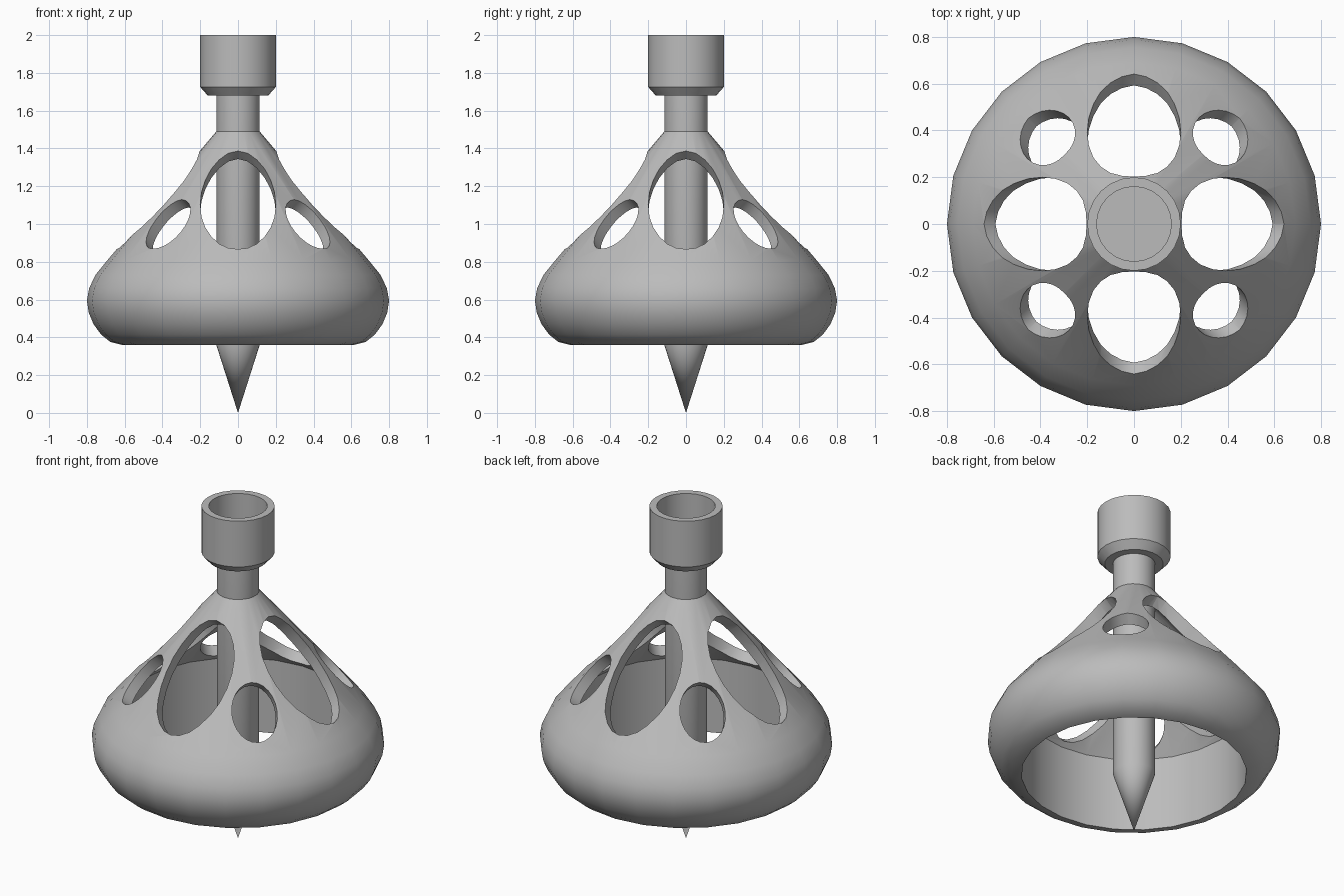
import bpy, bmesh
from math import radians, atan2, tau
from mathutils import Matrix, Vector

cube = bpy.data.objects.get("Cube")
if cube:
    bpy.data.objects.remove(cube)

grey = bpy.data.materials.new("plain_grey")
grey.use_nodes = True
colour = (0.5, 0.5, 0.5, 1)
grey.diffuse_color = colour
grey.node_tree.nodes["Principled BSDF"].inputs["Base Color"].default_value = colour


def add_object(name, bm):
    bmesh.ops.recalc_face_normals(bm, faces=bm.faces)
    mesh = bpy.data.meshes.new(name)
    bm.to_mesh(mesh)
    bm.free()
    mesh.materials.append(grey)
    obj = bpy.data.objects.new(name, mesh)
    bpy.context.collection.objects.link(obj)
    return obj


def lathe(name, profile, segments, closed=False):
    """Turn a radius/height profile around the z axis."""
    bm = bmesh.new()
    verts = [bm.verts.new((r, 0, z)) for r, z in profile]
    pairs = list(zip(verts, verts[1:]))
    if closed:
        pairs.append((verts[-1], verts[0]))
    edges = [bm.edges.new(p) for p in pairs]
    bmesh.ops.spin(bm, geom=verts + edges, cent=(0, 0, 0), axis=(0, 0, 1),
                   angle=tau, steps=segments, use_merge=True)
    bmesh.ops.remove_doubles(bm, verts=bm.verts, dist=0.0005)
    return add_object(name, bm)


def select_only(obj):
    bpy.ops.object.select_all(action='DESELECT')
    obj.select_set(True)
    bpy.context.view_layer.objects.active = obj


# Hollow bell: cone, rounded rim, straight inner wall, inner cone
bell = lathe("bell_shell", [
    (0.115, 1.49), (0.69, 0.81), (0.755, 0.73), (0.788, 0.66), (0.8, 0.595),
    (0.79, 0.53), (0.765, 0.47), (0.725, 0.415), (0.675, 0.375), (0.615, 0.36),
    (0.615, 0.80), (0.10, 1.405)], 24, closed=True)

# Oval openings square to the cone: four large, four small between them
tilt = atan2(0.68, 0.575)


def cut_opening(turn, radius, height, half_width, half_length):
    bm = bmesh.new()
    place = (Matrix.Rotation(turn, 4, 'Z')
             @ Matrix.Translation(Vector((0, -radius, height)))
             @ Matrix.Rotation(tilt, 4, 'X')
             @ Matrix.Diagonal((half_width, half_length, 1, 1)))
    bmesh.ops.create_cone(bm, cap_ends=True, segments=24, radius1=1, radius2=1,
                          depth=0.4, matrix=place)
    cutter = add_object("opening_cutter", bm)
    cutter.hide_render = True
    cut = bell.modifiers.new("opening", 'BOOLEAN')
    cut.operation = 'DIFFERENCE'
    cut.solver = 'EXACT'
    cut.object = cutter
    select_only(bell)
    bpy.ops.object.modifier_apply(modifier=cut.name)
    bpy.data.objects.remove(cutter)


for i in range(4):
    cut_opening(radians(90 * i), 0.42, 1.125, 0.2, 0.34)
    cut_opening(radians(90 * i + 45), 0.53, 1.0, 0.125, 0.17)

# Solid centre rod with pointed tip
rod = lathe("centre_rod", [(0, 0), (0.115, 0.36), (0.115, 1.7), (0, 1.7)], 32)

# Open socket on top of the rod
socket = lathe("top_socket", [
    (0, 1.68), (0.16, 1.68), (0.2, 1.725), (0.2, 2.0), (0.16, 2.0),
    (0.16, 1.73), (0, 1.73)], 24)

for obj in (bell, rod, socket):
    select_only(obj)
    bpy.ops.object.shade_smooth_by_angle(angle=radians(30))
